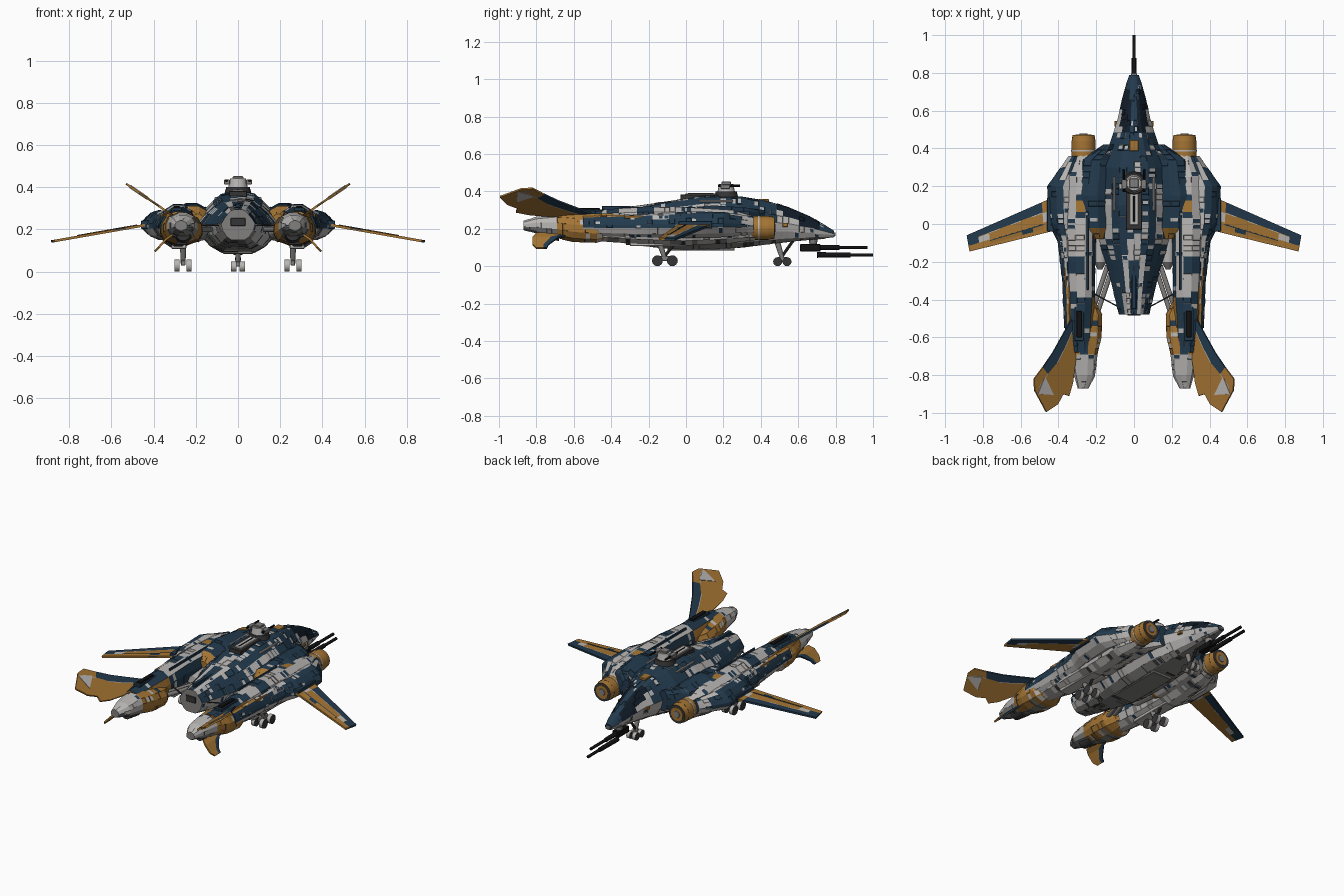
import bpy, bmesh, math, random
from mathutils import Vector, Matrix

random.seed(4)
cube = bpy.data.objects.get("Cube")
if cube:
    bpy.data.objects.remove(cube)

# Materials
def make_material(name, color):
    mat = bpy.data.materials.new(name)
    mat.use_nodes = True
    mat.diffuse_color = (*color, 1)
    mat.node_tree.nodes["Principled BSDF"].inputs["Base Color"].default_value = (*color, 1)
    return mat

PALETTE = [make_material("navy paint", (.016, .042, .074)),
           make_material("pale grey paint", (.48, .465, .45)),
           make_material("ochre paint", (.37, .175, .034)),
           make_material("dark metal", (.035, .035, .037)),
           make_material("black metal", (.006, .006, .007)),
           make_material("mid grey metal", (.22, .215, .21)),
           make_material("canopy glass", (.006, .012, .022))]
NAVY, PALE, OCHRE, DARK, BLACK, GREY, GLASS = range(len(PALETTE))
CONTRAST = {NAVY: PALE, PALE: NAVY, OCHRE: PALE, GREY: DARK}

# Helpers
def finish(name, bm, rule=None, mirror=False, panels=0, smooth=False):
    """Colour faces by rule (if given), cut random inset panels and make the object."""
    bmesh.ops.recalc_face_normals(bm, faces=bm.faces)
    bm.normal_update()
    if rule is not None:
        for f in bm.faces:
            f.material_index = rule(f.calc_center_median(), f.normal) if callable(rule) else rule
    for depth, border in ((.002, .002), (-.002, .002), (.001, .006)):
        chosen = [f for f in bm.faces if len(f.verts) == 4 and f.calc_area() > .0003
                  and random.random() < panels]
        if chosen:
            ring = bmesh.ops.inset_individual(bm, faces=chosen, thickness=border, depth=depth)["faces"]
            if border > .005:
                for f in chosen:
                    f.material_index = CONTRAST.get(f.material_index, f.material_index)
            else:
                for f in ring:
                    if random.random() < .3:
                        f.material_index = PALE if f.material_index == NAVY else DARK
    mesh = bpy.data.meshes.new(name)
    bm.to_mesh(mesh)
    bm.free()
    for mat in PALETTE:
        mesh.materials.append(mat)
    if smooth:
        mesh.shade_smooth()
        mesh.set_sharp_from_angle(angle=.7)
    obj = bpy.data.objects.new(name, mesh)
    bpy.context.collection.objects.link(obj)
    if mirror:
        obj.modifiers.new("Mirror", "MIRROR")
    return obj

def loft(name, sections, profile, rule, mirror=False, panels=.1, step=.03):
    """Skin a profile along y; section = y, centre x, half width, bottom, top."""
    rows = []
    for a, b in zip(sections, sections[1:]):
        count = max(1, round(abs(a[0] - b[0]) / step))
        rows += [[u + (v - u) * i / count for u, v in zip(a, b)] for i in range(count)]
    rows.append(sections[-1])
    bm = bmesh.new()
    rings = [[bm.verts.new((cx + hw * u, y, (lo + hi) / 2 + (hi - lo) / 2 * v)) for u, v in profile]
             for y, cx, hw, lo, hi in rows]
    n = len(profile)
    for a, b in zip(rings, rings[1:]):
        for i in range(n):
            bm.faces.new((a[i], a[(i + 1) % n], b[(i + 1) % n], b[i]))
    bm.faces.new(rings[0])
    bm.faces.new(rings[-1])
    return finish(name, bm, rule, mirror, panels)

def tube(name, p, q, r1, r2, rule, mirror=False, sides=16):
    p, q = Vector(p), Vector(q)
    place = Matrix.Translation((p + q) / 2) @ (q - p).to_track_quat("Z", "Y").to_matrix().to_4x4()
    bm = bmesh.new()
    bmesh.ops.create_cone(bm, cap_ends=True, segments=sides, radius1=r1, radius2=r2,
                          depth=(q - p).length, matrix=place)
    return finish(name, bm, rule, mirror, smooth=True)

def box(name, centre, size, rule, mirror=False, bevel=.003):
    bm = bmesh.new()
    bmesh.ops.create_cube(bm, size=1, matrix=Matrix.Translation(centre) @ Matrix.Diagonal((*size, 1)))
    bmesh.ops.bevel(bm, geom=bm.edges[:], offset=bevel, segments=1, affect="EDGES")
    return finish(name, bm, rule, mirror)

def blade(name, lead, trail, chords, thickness, rule):
    """Thin mirrored surface between leading and trailing edges; rule(span, chord)."""
    bm = bmesh.new()
    grid = [[bm.verts.new(Vector(a).lerp(Vector(b), c)) for c in chords] for a, b in zip(lead, trail)]
    for i in range(len(grid) - 1):
        for j in range(len(chords) - 1):
            f = bm.faces.new((grid[i][j], grid[i + 1][j], grid[i + 1][j + 1], grid[i][j + 1]))
            f.material_index = rule(i, j)
    obj = finish(name, bm, mirror=True)
    solid = obj.modifiers.new("Thickness", "SOLIDIFY")
    solid.thickness, solid.offset = thickness, 0

def symmetric(half):
    return half + [(-u, v) for u, v in reversed(half) if u > 0]

HULL = symmetric([(0, 1), (.2, .99), (.4, .93), (.6, .7), (.8, .42), (1, .05),
                  (.9, -.4), (.65, -.8), (.4, -1), (0, -1)])
WEDGE = symmetric([(0, 1), (.45, .85), (.75, .5), (1, .1), (1, -.2), (.6, -.7), (0, -1)])
POD = [(math.sin(math.tau * (i + .5) / 12), math.cos(math.tau * (i + .5) / 12)) for i in range(12)]
POD = [(max(-1, min(1, u * 1.12)), max(-1, min(1, v * 1.04))) for u, v in POD]

# Central hull
def hull_color(c, n):
    x = abs(c.x)
    if n.y < -.9:
        return GREY
    if .48 < c.y < .7 and n.z > .2 and x < .07:
        return GLASS if x > .02 else NAVY
    if n.z < -.75:
        return GREY
    if n.z < -.05:
        return PALE
    if c.y < -.08 and .015 < x < .05 or .5 < c.y < .66 and x > .07:
        return PALE
    if -.1 < c.y < .2 and .13 < x < .17:
        return PALE
    return PALE if random.random() < .04 else NAVY

loft("hull", [(.79, 0, .025, .155, .19), (.74, 0, .042, .148, .222), (.66, 0, .064, .14, .268),
              (.55, 0, .088, .13, .315), (.42, 0, .13, .115, .352), (.3, 0, .19, .1, .372),
              (.1, 0, .2, .09, .378), (-.08, 0, .19, .092, .35), (-.25, 0, .135, .11, .325),
              (-.48, 0, .08, .15, .295)], HULL, hull_color)

# Shoulders joining hull and engine pods
loft("shoulder", [(.42, .13, .03, .17, .3), (.34, .2, .08, .15, .31), (.15, .22, .09, .14, .325),
                  (-.02, .21, .08, .14, .31), (-.08, .19, .04, .16, .27)], POD,
     lambda c, n: OCHRE if c.y < -.01 else NAVY if n.z > -.2 else PALE, True)

# Long engine pods
def pod_color(c, n):
    if n.z < -.2:
        return PALE if random.random() < .85 else GREY
    if c.y < -.38:
        return NAVY if n.z > .6 else OCHRE
    if .02 < c.y < .17 and n.z > .8 and .26 < c.x < .32:
        return OCHRE if .07 < c.y < .12 else NAVY
    if c.x < .23 and c.y < .1 or -.27 < c.y < -.17 and c.x > .28:
        return NAVY
    return PALE if random.random() < .95 else NAVY

loft("engine_pod", [(.37, .265, .055, .14, .265), (.25, .28, .08, .125, .3), (0, .285, .085, .11, .315),
                    (-.2, .285, .08, .115, .318), (-.42, .28, .072, .13, .305),
                    (-.58, .285, .065, .15, .295), (-.68, .28, .05, .18, .285)],
     POD, pod_color, True)

# Outer armour carrying the wings
def armour_color(c, n):
    if n.z < -.15:
        return PALE
    if c.y < -.34:
        return OCHRE if n.z > .5 else NAVY
    if c.y < -.08:
        return NAVY if n.z < .5 else PALE
    return PALE if .34 < c.x < .375 else NAVY

loft("outer_armour", [(.36, .315, .03, .17, .265), (.2, .375, .085, .155, .29),
                      (0, .37, .08, .15, .292), (-.09, .355, .05, .15, .285),
                      (-.3, .345, .035, .155, .275), (-.55, .34, .03, .165, .268)],
     WEDGE, armour_color, True)

# Intake drums at the front of the pods
def ring_color(c, n):
    return DARK if n.y > .9 else OCHRE

tube("intake_drum", (.267, .3, .205), (.267, .44, .205), .064, .064, ring_color, True, 24)
tube("intake_lip", (.267, .44, .205), (.267, .472, .205), .063, .058, ring_color, True, 24)
tube("intake_band", (.267, .385, .205), (.267, .393, .205), .066, .066, PALE, True, 24)
tube("intake_inner_ring", (.267, .46, .205), (.267, .475, .205), .045, .042, OCHRE, True, 24)
tube("intake_hub", (.267, .46, .205), (.267, .479, .205), .03, .02, GREY, True)

# Rear engines and nozzles
def rear_color(c, n):
    if c.y < -.69:
        return GREY if n.z < -.3 or abs(n.y) > .9 else PALE
    return OCHRE if abs(n.x) > .35 or c.y > -.5 else NAVY if n.z > 0 else GREY

loft("rear_engine", [(-.38, .27, .05, .15, .24), (-.48, .268, .1, .125, .26), (-.6, .268, .095, .13, .275),
                     (-.69, .265, .072, .15, .28), (-.8, .262, .056, .175, .265),
                     (-.87, .27, .028, .195, .24)], POD, rear_color, True)
tube("exhaust_bell", (.26, -.68, .18), (.26, -.77, .18), .045, .034, DARK, True)
box("pod_vent", (.29, -.53, .3), (.03, .14, .022), BLACK, True)
box("pod_vent_rim", (.29, -.53, .294), (.05, .18, .02), NAVY, True)
box("pod_ridge", (.245, -.15, .308), (.012, .4, .016), NAVY, True)
box("pod_side_stripe", (.362, -.2, .262), (.012, .26, .016), OCHRE, True)
box("pod_keel", (.28, -.15, .118), (.07, .3, .02), PALE, True)

# Swept wings
def lift(points, root, base, slope):
    return [(x, y, base + slope * (x - root)) for x, y in points]

SPAN = [i / 8 for i in range(9)]
wing_lead = lift([(.43 + .455 * t, .14 - .2 * t) for t in SPAN], .43, .222, -.175)
wing_trail = lift([(.42 + .45 * t, -.035 - .11 * t) for t in SPAN], .43, .222, -.175)

def wing_color(i, j):
    if j == 0 and i > 0 or i == 7 and j < 3:
        return NAVY
    if j == 1:
        return PALE if i % 2 else OCHRE
    return PALE if (i, j) in ((0, 2), (6, 2)) else OCHRE

blade("wings", wing_lead, wing_trail, (0, .33, .36, .66, 1), .012, wing_color)
blade("wing_flaps", [Vector(a).lerp(Vector(b), .7) + Vector((0, 0, .006))
                     for a, b in zip(wing_lead[1:7], wing_trail[1:7])],
      wing_trail[1:7], (0, .12, 1), .007, lambda i, j: NAVY if j == 0 or i == 1 else OCHRE)
box("wing_root", (.435, .05, .222), (.05, .18, .04), NAVY, True)

# Raised tail fins
fin_lead = lift([(.32, -.48), (.38, -.59), (.43, -.68), (.485, -.76), (.53, -.82), (.527, -.88)],
                .33, .28, .68)
fin_trail = lift([(.31, -.72), (.325, -.84), (.345, -.91), (.375, -.9), (.405, -.955), (.465, -.995)],
                 .33, .28, .68)
blade("tail_fins", fin_lead, fin_trail, (0, .24, .26, .6, 1), .01,
      lambda i, j: NAVY if j == 0 and i < 3 else PALE if j == 1 and i != 2 else OCHRE)
blade("fin_badges", lift([(.478, -.815), (.512, -.9)], .33, .28, .68),
      lift([(.472, -.815), (.428, -.905)], .33, .28, .68), (0, 1), .016, lambda i, j: PALE)

# Lower fins
blade("lower_fins", [(.31, -.55, .175), (.34, -.68, .155), (.375, -.735, .115), (.395, -.745, .095)],
      [(.31, -.8, .175), (.34, -.82, .155), (.375, -.82, .115), (.395, -.8, .095)],
      (0, .3, 1), .01, lambda i, j: NAVY if j == 0 else OCHRE)

# Struts, tanks and cables between hull and pods
for k, x in enumerate((.11, .14)):
    tube("strut_%d" % k, (x, -.22, .2), (x + .08, -.46, .2), .013, .013, GREY, True, 10)
tube("cable", (.08, -.44, .22), (.21, -.37, .22), .004, .004, DARK, True, 6)
tube("side_tank", (.18, -.05, .19), (.18, -.2, .19), .045, .036, PALE, True)
tube("side_tank_cap", (.18, -.2, .19), (.18, -.24, .19), .036, .012, GREY, True)

# Hull dressing
box("spine_plate", (0, .09, .368), (.085, .24, .03), DARK)
box("spine_rail", (0, .08, .372), (.05, .17, .034), PALE)
box("spine_slot", (0, .08, .385), (.012, .14, .012), BLACK)
box("tail_spine", (0, -.3, .312), (.024, .3, .02), NAVY)
box("tail_exhaust", (0, -.475, .235), (.07, .02, .04), DARK)
box("belly_bay", (0, .08, .095), (.14, .36, .022), GREY)
box("belly_rib", (.04, -.2, .122), (.014, .24, .02), DARK, True)
box("nose_block", (0, .765, .17), (.03, .07, .02), GREY)
box("cheek_marker", (.092, .53, .22), (.025, .03, .02), OCHRE, True)
box("dorsal_mark", (0, .415, .35), (.05, .06, .016), OCHRE)
box("hull_stripe", (.105, .16, .348), (.012, .18, .012), PALE, True)

# Dorsal turret
tube("turret_base", (0, .215, .37), (0, .215, .4), .064, .056, DARK, sides=20)
tube("turret_dome", (0, .215, .4), (0, .215, .44), .046, .038, PALE, sides=20)
box("turret_cap", (0, .215, .442), (.05, .05, .02), GREY)
box("turret_guard", (.052, .21, .425), (.028, .05, .024), GREY, True)
tube("turret_gun", (.055, .17, .43), (.055, .29, .43), .007, .006, BLACK, True, 8)

# Chin cannon
box("cannon_mount", (0, .665, .098), (.045, .11, .04), BLACK)
tube("cannon_pivot", (0, .68, .1), (0, .68, .16), .018, .026, GREY)
for k, (z, start, end) in enumerate(((.1, .64, .97), (.06, .7, 1.0))):
    tube("cannon_barrel_%d" % k, (0, start, z), (0, end, z), .009, .009, BLACK, sides=10)
    tube("cannon_sleeve_%d" % k, (0, start, z), (0, start + .18, z), .015, .013, BLACK, sides=10)

# Landing gear
def gear(label, x, y, top, wheel_x, spread, radius, mirror):
    tube(label + "_leg", (x, y - .03, top), (x, y, .04), .016, .012, GREY, mirror, 10)
    tube(label + "_brace", (x, y + .06, top), (x, y, .055), .008, .008, DARK, mirror, 8)
    box(label + "_bogie", (x, y, radius + .012), (.022, spread * 2, .026), GREY, mirror)
    for i, dy in enumerate((-spread, spread)):
        for j, dx in enumerate((-wheel_x, wheel_x)):
            tube("%s_wheel_%d%d" % (label, i, j), (x + dx - .012, y + dy, radius),
                 (x + dx + .012, y + dy, radius), radius, radius,
                 lambda c, n: DARK if abs(n.x) > .9 else PALE, mirror)

gear("main_gear", .26, -.113, .13, .028, .04, .029, True)
gear("nose_gear", 0, .515, .14, .02, .025, .024, False)
